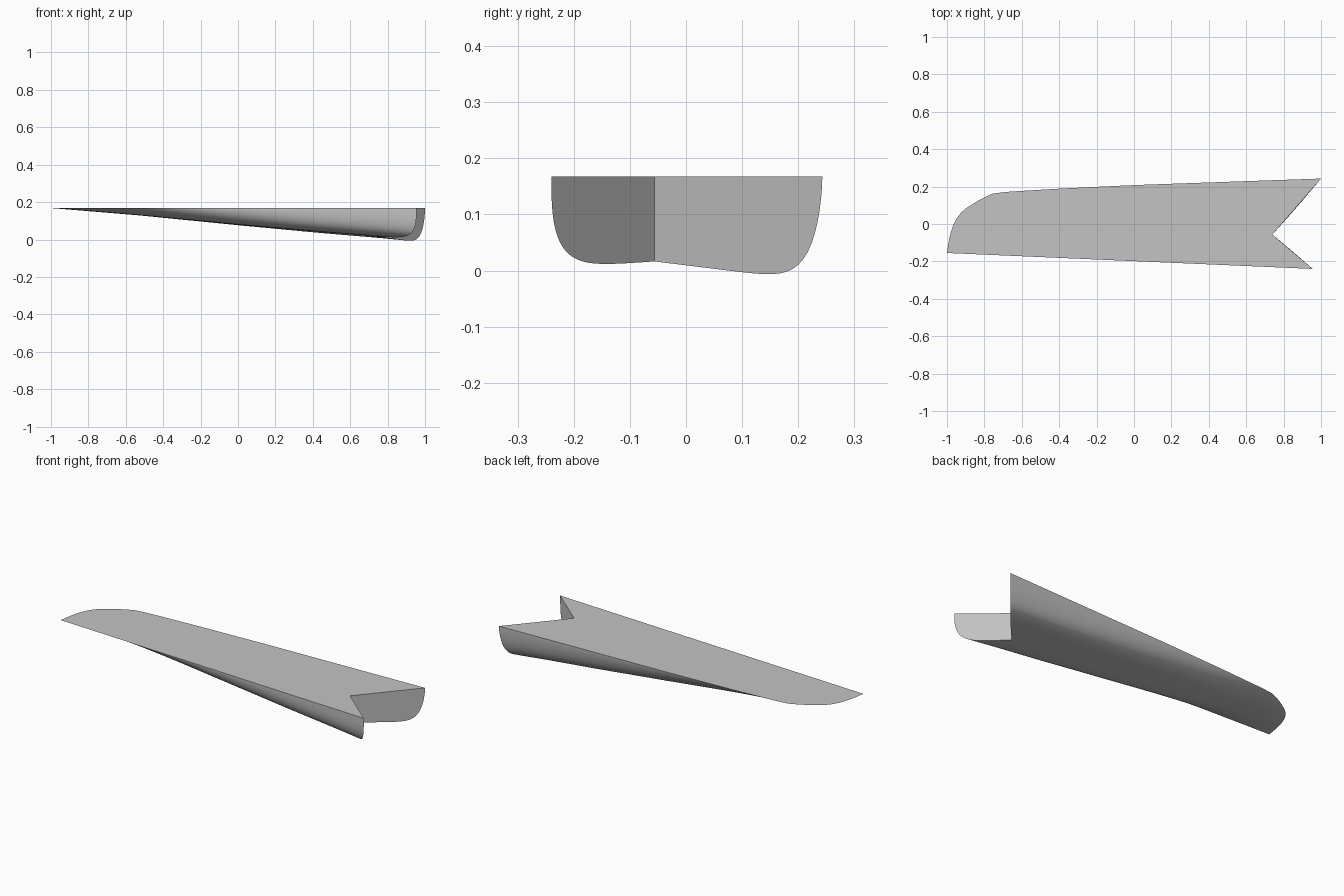
import bpy, bmesh, math

cube = bpy.data.objects.get("Cube")
if cube:
    bpy.data.objects.remove(cube, do_unlink=True)

TOP = 0.168
NOTCH_T = -0.25   # crosswise position of the notch, from -1 (front) to 1 (back)
FRONT_EDGE = [(-1, -.155), (1, -.242)]
BACK_EDGE = [(-1, -.155), (-.99, -.085), (-.97, -.01), (-.94, .045), (-.9, .083),
             (-.83, .127), (-.76, .162), (-.68, .172), (-.4, .189), (0, .208), (1, .243)]
DEPTH = [(-1, 0), (-.96, .003), (-.525, .039), (0, .09), (.44, .13), (.74, .154), (1, .178)]


def sample(table, x):
    for (x0, y0), (x1, y1) in zip(table, table[1:]):
        if x <= x1:
            return y0 + (y1 - y0) * (x - x0) / (x1 - x0)
    return table[-1][1]


def hull_point(u, t):
    """Underside point: u runs from tip to notched end, t from front to back."""
    k = (t - NOTCH_T) / ((1 if t > NOTCH_T else -1) - NOTCH_T)
    end = .74 + k * (.26 if t > NOTCH_T else .215)
    x = -1 + (end + 1) * u ** 1.6
    front, back = sample(FRONT_EDGE, x), sample(BACK_EDGE, x)
    y = front + (back - front) * (t + 1) / 2
    # the section grows from a shallow arc to a square-sided trough
    grow = (x + 1) / 2
    power = 2 + 6 * grow
    square = 1 + (2 if t < 0 else .7) * max(0, (x + .6) / 1.6)
    section = max(0, 1 - abs(t) ** power) ** (1 / square)
    return x, y, TOP - sample(DEPTH, x) * (1 + .06 * t) * section


# crosswise positions, crowded towards both rims
STEPS, SIDE = 48, 24
ease = [math.sin(math.pi / 2 * i / SIDE) ** .8 for i in range(SIDE + 1)]
across = [NOTCH_T - (1 + NOTCH_T) * e for e in reversed(ease)]
across += [NOTCH_T + (1 - NOTCH_T) * e for e in ease[1:]]

# curved underside
bm = bmesh.new()
rows = [[bm.verts.new(hull_point(i / STEPS, t)) for t in across] for i in range(STEPS + 1)]
for a, b in zip(rows, rows[1:]):
    for j in range(len(across) - 1):
        bm.faces.new((a[j], a[j + 1], b[j + 1], b[j]))

# flat top and the two walls of the notch
last = rows[-1]
x, y, z = last[SIDE].co
notch_top = bm.verts.new((x, y, TOP))
bm.faces.new([r[0] for r in rows] + [notch_top] + [r[-1] for r in reversed(rows)])
bm.faces.new(last[:SIDE + 1] + [notch_top])
bm.faces.new(last[SIDE:] + [notch_top])
bmesh.ops.remove_doubles(bm, verts=bm.verts, dist=1e-5)
bmesh.ops.recalc_face_normals(bm, faces=bm.faces)

mesh = bpy.data.meshes.new("tapered_hull")
bm.to_mesh(mesh)
bm.free()
hull = bpy.data.objects.new("tapered_hull", mesh)
bpy.context.collection.objects.link(hull)

# plain grey
grey = bpy.data.materials.new("plain_grey")
grey.use_nodes = True
grey.diffuse_color = (.55, .55, .55, 1)
grey.node_tree.nodes["Principled BSDF"].inputs["Base Color"].default_value = (.55, .55, .55, 1)
mesh.materials.append(grey)

bpy.context.view_layer.objects.active = hull
hull.select_set(True)
bpy.ops.object.shade_smooth_by_angle(angle=math.radians(25))
